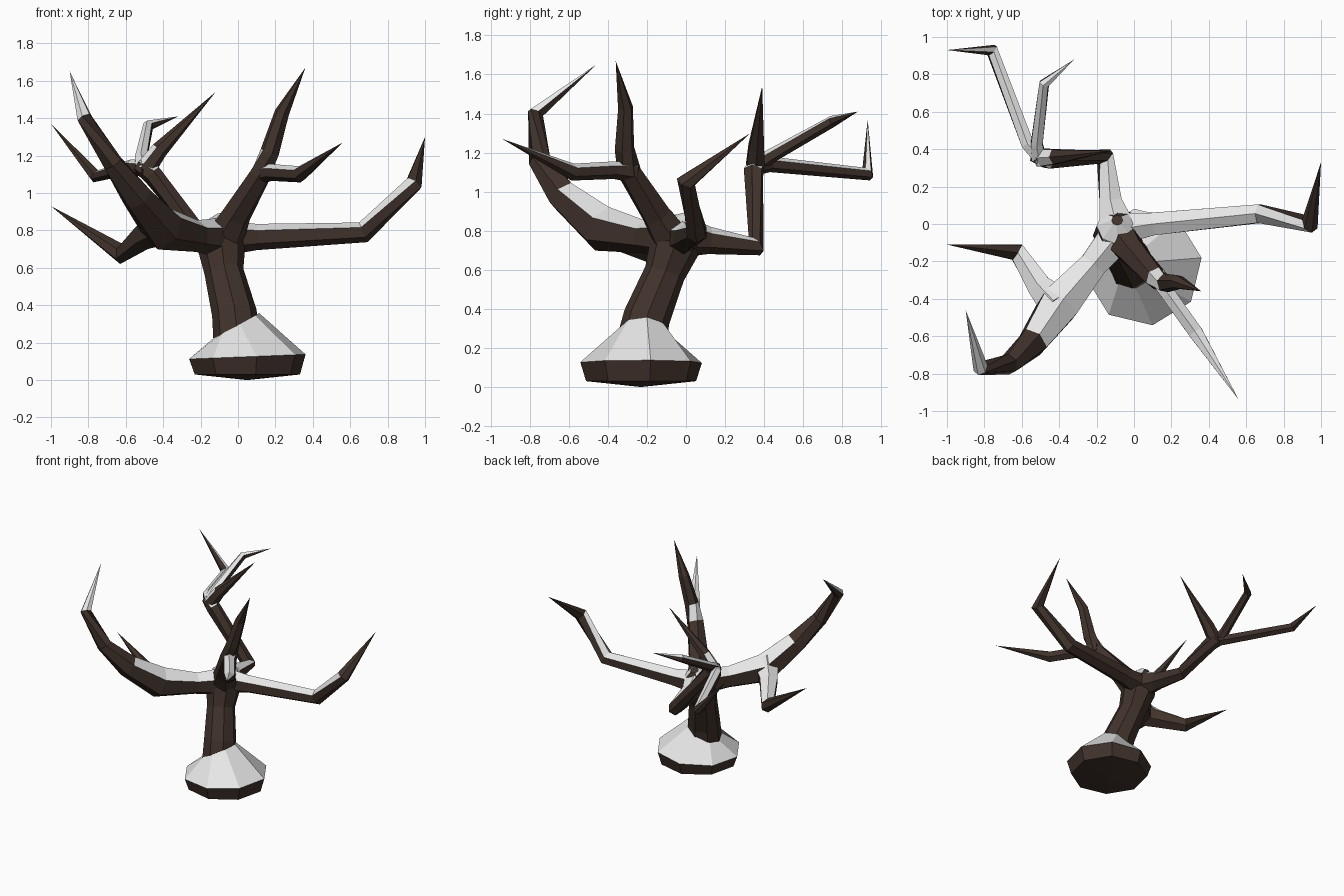
import bpy, bmesh, math
from mathutils import Vector

if "Cube" in bpy.data.objects:
    bpy.data.objects.remove(bpy.data.objects["Cube"])


def material(name, colour):
    m = bpy.data.materials.new(name)
    m.use_nodes = True
    m.diffuse_color = (*colour, 1)
    bsdf = m.node_tree.nodes["Principled BSDF"]
    bsdf.inputs["Base Color"].default_value = (*colour, 1)
    bsdf.inputs["Roughness"].default_value = 0.9
    return m


BARK = material("dark_bark", (0.052, 0.032, 0.024))
SNOW = material("snow", (0.8, 0.8, 0.8))


def loft(name, rings, snow, threshold=0.4):
    """Skin the rings; upward faces of the sections marked 's' get snow."""
    bm = bmesh.new()
    loops = [[bm.verts.new(p) for p in ring] for ring in rings]
    section = {}
    for i, (a, b) in enumerate(zip(loops, loops[1:])):
        n = max(len(a), len(b))
        for k in range(n):
            j = (k + 1) % n
            if len(b) == 1:
                f = bm.faces.new((a[k], a[j], b[0]))
            elif len(a) == 1:
                f = bm.faces.new((a[0], b[j], b[k]))
            else:
                f = bm.faces.new((a[k], a[j], b[j], b[k]))
            section[f] = snow[i]
    for end in (loops[0], loops[-1]):
        if len(end) > 2:
            section[bm.faces.new(end)] = "b"
    bmesh.ops.recalc_face_normals(bm, faces=bm.faces[:])
    bm.normal_update()
    for f, kind in section.items():
        f.material_index = int(kind == "s" and f.normal.z > threshold)
    mesh = bpy.data.meshes.new(name)
    bm.to_mesh(mesh)
    bm.free()
    mesh.materials.append(BARK)
    mesh.materials.append(SNOW)
    ob = bpy.data.objects.new(name, mesh)
    bpy.context.collection.objects.link(ob)


def tube(name, path, snow, sides=6, ref=(0, 0, 1)):
    """Faceted limb along (x, y, z, radius) points; radius 0 makes a tip."""
    pts = [Vector(p[:3]) for p in path]
    rings = []
    for i, p in enumerate(pts):
        r = path[i][3]
        if r == 0:
            rings.append([p])
            continue
        t = Vector()
        if i > 0:
            t += (p - pts[i - 1]).normalized()
        if i < len(pts) - 1:
            t += (pts[i + 1] - p).normalized()
        t.normalize()
        up = Vector(ref)
        up = (up - t * up.dot(t)).normalized()
        side = t.cross(up)
        angles = [math.tau * k / sides for k in range(sides)]
        rings.append([p + r * (math.cos(a) * up + math.sin(a) * side) for a in angles])
    loft(name, rings, snow)


def base_ring(x, y, z, r, slope=0):
    angles = [math.radians(9 + 45 * k) for k in range(8)]
    return [(x + r * math.cos(a), y + r * math.sin(a), z + slope * r * math.cos(a))
            for a in angles]


# Snowy root mound
loft("root_mound", [
    [(0.05, -0.23, 0)],
    base_ring(0.05, -0.23, 0.03, 0.285),
    base_ring(0.05, -0.23, 0.125, 0.315, 0.04),
    base_ring(-0.01, -0.22, 0.29, 0.125, 0.55),
], "bbs", 0.2)

# Leaning trunk
tube("trunk", [
    (0.0, -0.24, 0.18, 0.13), (-0.02, -0.2, 0.36, 0.12), (-0.075, -0.11, 0.58, 0.105),
    (-0.09, -0.06, 0.72, 0.13), (-0.09, -0.01, 0.82, 0.11), (-0.09, 0.02, 0.88, 0.03),
], "bbbss", 8, (1, 0, 0))

# Long side bough
tube("side_bough", [
    (-0.1, -0.03, 0.76, 0.1), (0.1, 0.0, 0.765, 0.07), (0.67, 0.055, 0.79, 0.057),
    (0.94, 0.0, 1.05, 0.05), (1.0, 0.33, 1.3, 0),
], "sssb")

# Upright front bough and its fork
tube("front_bough", [
    (-0.08, -0.06, 0.74, 0.11), (-0.01, -0.15, 0.88, 0.08), (0.12, -0.29, 1.1, 0.062),
    (0.17, -0.315, 1.22, 0.052), (0.235, -0.31, 1.43, 0.04), (0.36, -0.36, 1.67, 0),
], "bbsbb")
tube("front_twig", [
    (0.12, -0.27, 1.1, 0.055), (0.18, -0.37, 1.11, 0.045),
    (0.33, -0.58, 1.1, 0.044), (0.56, -0.94, 1.27, 0),
], "sss")

# Heavy left bough with its hooked tip and low branch
tube("left_bough", [
    (-0.08, -0.05, 0.76, 0.11), (-0.22, -0.22, 0.77, 0.085), (-0.4, -0.43, 0.81, 0.12),
    (-0.54, -0.63, 0.98, 0.085), (-0.67, -0.75, 1.16, 0.057),
    (-0.82, -0.77, 1.4, 0.042), (-0.9, -0.46, 1.65, 0),
], "sssbbs")
tube("left_low_branch", [
    (-0.4, -0.44, 0.83, 0.11), (-0.5, -0.34, 0.77, 0.075),
    (-0.625, -0.15, 0.675, 0.055), (-1.0, -0.11, 0.93, 0),
], "ssb")

# Back bough and its three branches
tube("back_bough", [
    (-0.09, -0.02, 0.77, 0.11), (-0.125, 0.12, 0.75, 0.07), (-0.155, 0.36, 0.72, 0.052),
    (-0.46, 0.345, 1.1, 0.054), (-0.42, 0.36, 1.24, 0.042), (-0.12, 0.39, 1.54, 0),
][:4] + [(-0.53, 0.37, 1.15, 0.045)], "ssbs")
tube("back_upper_twig", [
    (-0.5, 0.355, 1.12, 0.055), (-0.42, 0.36, 1.23, 0.045), (-0.12, 0.39, 1.54, 0),
], "sb")
tube("back_long_twig", [
    (-0.48, 0.34, 1.13, 0.052), (-0.57, 0.43, 1.14, 0.04),
    (-0.76, 0.93, 1.09, 0.036), (-1.0, 0.93, 1.37, 0),
], "sss")
tube("back_short_twig", [
    (-0.51, 0.35, 1.13, 0.045), (-0.52, 0.43, 1.18, 0.036),
    (-0.48, 0.75, 1.36, 0.03), (-0.32, 0.88, 1.41, 0),
], "sss")
